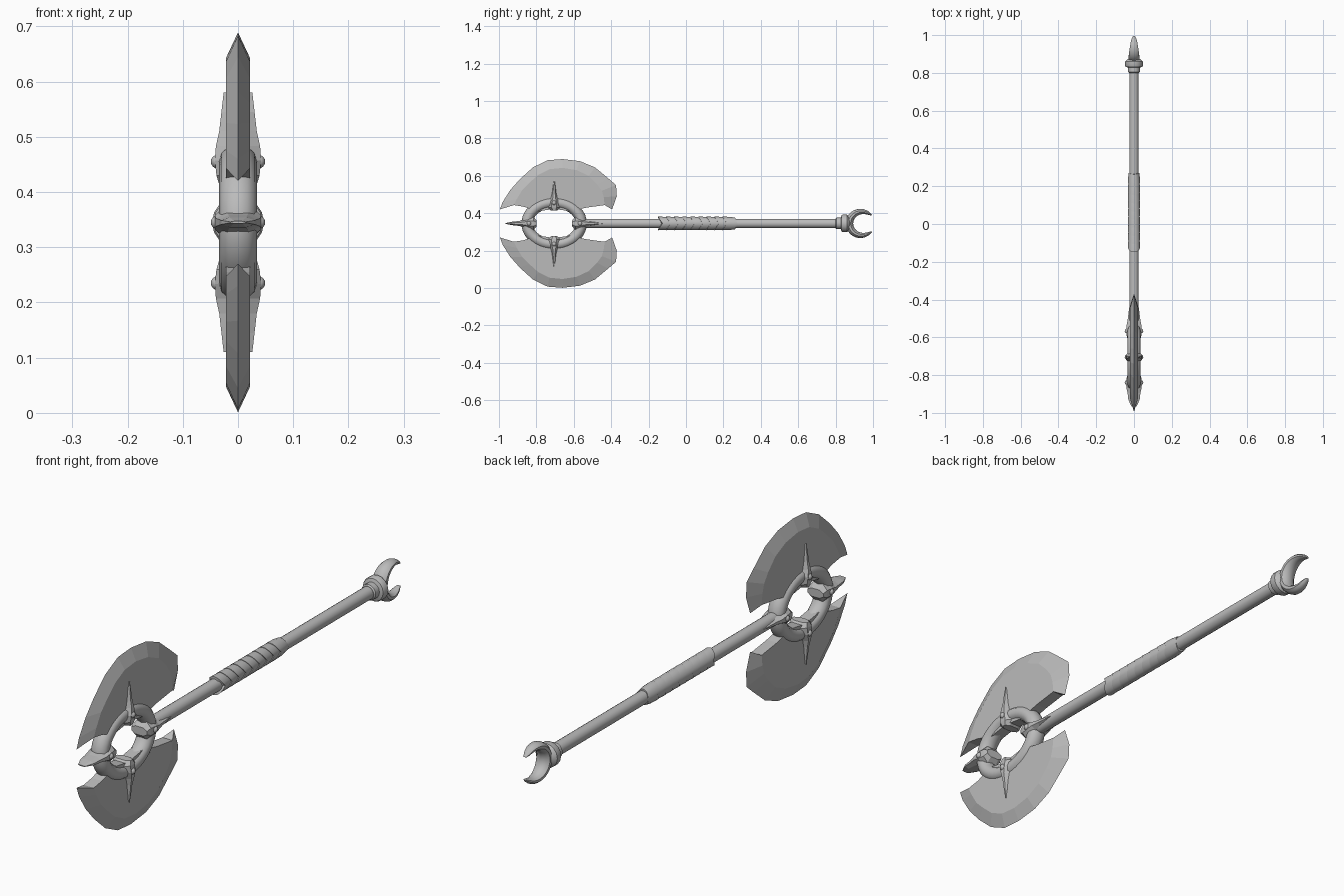
import bpy
import bmesh
import math
from mathutils import Vector

default_cube = bpy.data.objects.get("Cube")
if default_cube:
    bpy.data.objects.remove(default_cube, do_unlink=True)

AXIS_Z = 0.345      # height of the shaft axis
HEAD_Y = -0.705     # centre of the ring

steel = bpy.data.materials.new("grey_steel")
steel.use_nodes = True
grey = (0.5, 0.5, 0.5, 1)
steel.diffuse_color = grey
steel.node_tree.nodes["Principled BSDF"].inputs["Base Color"].default_value = grey


def finish(name, bm, smooth_angle=0):
    """Turn a bmesh into a named object, with optional smooth shading."""
    bmesh.ops.recalc_face_normals(bm, faces=bm.faces[:])
    mesh = bpy.data.meshes.new(name)
    bm.to_mesh(mesh)
    bm.free()
    mesh.materials.append(steel)
    obj = bpy.data.objects.new(name, mesh)
    bpy.context.collection.objects.link(obj)
    if smooth_angle:
        bpy.ops.object.select_all(action='DESELECT')
        obj.select_set(True)
        bpy.context.view_layer.objects.active = obj
        bpy.ops.object.shade_smooth_by_angle(angle=math.radians(smooth_angle))
    return obj


def loft(bm, rings, closed=False):
    """Skin a list of equally sized point loops."""
    loops = [[bm.verts.new(p) for p in ring] for ring in rings]
    pairs = list(zip(loops, loops[1:]))
    if closed:
        pairs.append((loops[-1], loops[0]))
    else:
        bm.faces.new(loops[0])
        bm.faces.new(loops[-1])
    for a, b in pairs:
        for i in range(len(a)):
            j = (i + 1) % len(a)
            bm.faces.new((a[i], a[j], b[j], b[i]))


def circle(y, radius, sides=16):
    """Loop around the shaft axis."""
    turns = [math.tau * i / sides for i in range(sides)]
    return [(radius * math.cos(t), y, AXIS_Z + radius * math.sin(t)) for t in turns]


def lathe(name, profile, sides=16):
    bm = bmesh.new()
    loft(bm, [circle(y, r, sides) for y, r in profile])
    return finish(name, bm, 35)


# Blades: flat cheeks with an outer bevel down to the cutting edge
EDGE = [(-.995, .075), (-.98, .115), (-.94, .178), (-.888, .237), (-.818, .3),
        (-.74, .338), (-.66, .344), (-.567, .333), (-.487, .3), (-.417, .242),
        (-.374, .205), (-.37, .146), (-.395, .075)]
CHEEK = [(-.92, .098), (-.905, .13), (-.875, .18), (-.84, .215), (-.79, .26),
         (-.73, .29), (-.66, .297), (-.585, .285), (-.52, .255), (-.475, .21),
         (-.45, .175), (-.44, .14), (-.435, .098)]
BASE = [(-.53, .085), (-.62, .065), (-.705, .078), (-.79, .065), (-.87, .09)]


def blade(name, up):
    bm = bmesh.new()

    def row(points, x):
        return [bm.verts.new((x, y, AXIS_Z + up * z)) for y, z in points]

    edge = row(EDGE, 0)
    sides = []
    for x in (-.022, .022):
        cheek, base = row(CHEEK, x), row(BASE, x)
        bm.faces.new(cheek + base)
        for i in range(len(edge) - 1):
            bm.faces.new((edge[i], edge[i + 1], cheek[i + 1], cheek[i]))
        sides.append([cheek[-1]] + base + [cheek[0]])
    a, b = sides
    for i in range(len(a) - 1):
        bm.faces.new((a[i], a[i + 1], b[i + 1], b[i]))
    bm.faces.new((edge[0], a[-1], b[-1]))
    bm.faces.new((edge[-1], a[0], b[0]))
    finish(name, bm)


blade("upper_blade", 1)
blade("lower_blade", -1)

# Oval ring that carries the blades
bm = bmesh.new()
rings = []
for i in range(40):
    t = math.tau * i / 40
    ring = []
    for k in range(12):
        a = math.tau * k / 12
        r = .03 * math.cos(a)
        ring.append((.034 * math.sin(a), HEAD_Y + (.145 + r) * math.cos(t),
                     AXIS_Z + (.112 + r) * math.sin(t)))
    rings.append(ring)
loft(bm, rings, closed=True)
finish("head_ring", bm, 50)


# Clamps with long spikes: (distance, half width, half depth)
SPIKE = [(.068, .016, .034), (.085, .035, .039), (.112, .032, .042),
         (.138, .018, .04), (.165, .013, .034), (.2, .009, .03)]


def spike_clamp(name, dy, dz, offset, tip_depth):
    bm = bmesh.new()

    def place(x, along, across):
        along += offset
        return (x, HEAD_Y + dy * along - dz * across, AXIS_Z + dz * along + dy * across)

    rings = []
    for along, wide, deep in SPIKE + [(.235, .002, tip_depth)]:
        shape = [(deep, .4), (.5 * deep, 1), (-.5 * deep, 1),
                 (-deep, .4), (-deep, -.4), (-.5 * deep, -1),
                 (.5 * deep, -1), (deep, -.4)]
        rings.append([place(x, along, wide * w) for x, w in shape])
    loft(bm, rings)
    finish(name, bm)
    # Round rivets on both cheeks
    bm = bmesh.new()
    for side in (-1, 1):
        made = bmesh.ops.create_uvsphere(bm, u_segments=12, v_segments=8, radius=.013)
        for v in made["verts"]:
            v.co = v.co * .95 + Vector(place(side * .037, .11, 0))
    finish(name + "_rivets", bm, 40)


spike_clamp("upper_spike", 0, 1, 0, .026)
spike_clamp("lower_spike", 0, -1, 0, .026)
spike_clamp("front_spike", -1, 0, .025, .014)
spike_clamp("shaft_spike", 1, 0, .028, .025)

# Small thorns under the ring
for label, side in (("front", -1), ("back", 1)):
    bm = bmesh.new()
    direction = Vector((0, side * .45, -.9)).normalized()
    across = Vector((0, direction.z, -direction.y))
    start = Vector((0, HEAD_Y + side * .092, AXIS_Z - .085))
    rings = []
    for along, r in ((0, .014), (.03, .022), (.05, .015), (.078, .001)):
        rings.append([start + direction * along + across * (r * math.cos(a))
                      + Vector((r * math.sin(a), 0, 0))
                      for a in (math.tau * k / 6 for k in range(6))])
    loft(bm, rings)
    finish(label + "_thorn", bm)

# Shaft, with a socket at the ring and a collar at the end
lathe("shaft", [(-.57, .025), (.85, .025)])
lathe("end_collar", [(.8, .026), (.805, .031), (.828, .031), (.832, .044),
                     (.838, .047), (.86, .047), (.868, .04), (.875, .03)])

# Overlapping grip scales with swallow-tail rims
bm = bmesh.new()
SCALES = 9
for n in range(SCALES):
    start = -.125 + n * .043
    rings = []
    for shift, radius, tail in ((0, .026, .024), (0, .032, .024),
                                (.03, .031, .016), (.056, .027, .012)):
        ring = []
        for x, y, z in circle(start + shift, radius):
            rise = abs(z - AXIS_Z) / radius
            flare = 1 + .14 * rise
            ring.append((x, y - tail * rise, AXIS_Z + (z - AXIS_Z) * flare))
        rings.append(ring)
    loft(bm, rings)
finish("grip_scales", bm, 35)

# Crescent claw on the butt, thick at the root and tapered to the tips
bm = bmesh.new()
rings = []
STEPS = 28
for i in range(STEPS + 1):
    t = math.radians(36 + 288 * i / STEPS)
    root = math.sin(math.pi * i / STEPS) ** .6
    half = .003 + .017 * root
    middle = .078 - half
    deep = .006 + .025 * root
    ring = []
    for k in range(10):
        a = math.tau * k / 10
        r = middle + half * math.cos(a)
        ring.append((deep * math.sin(a), .932 + r * math.cos(t), AXIS_Z + r * math.sin(t)))
    rings.append(ring)
loft(bm, rings)
finish("butt_claw", bm, 45)
